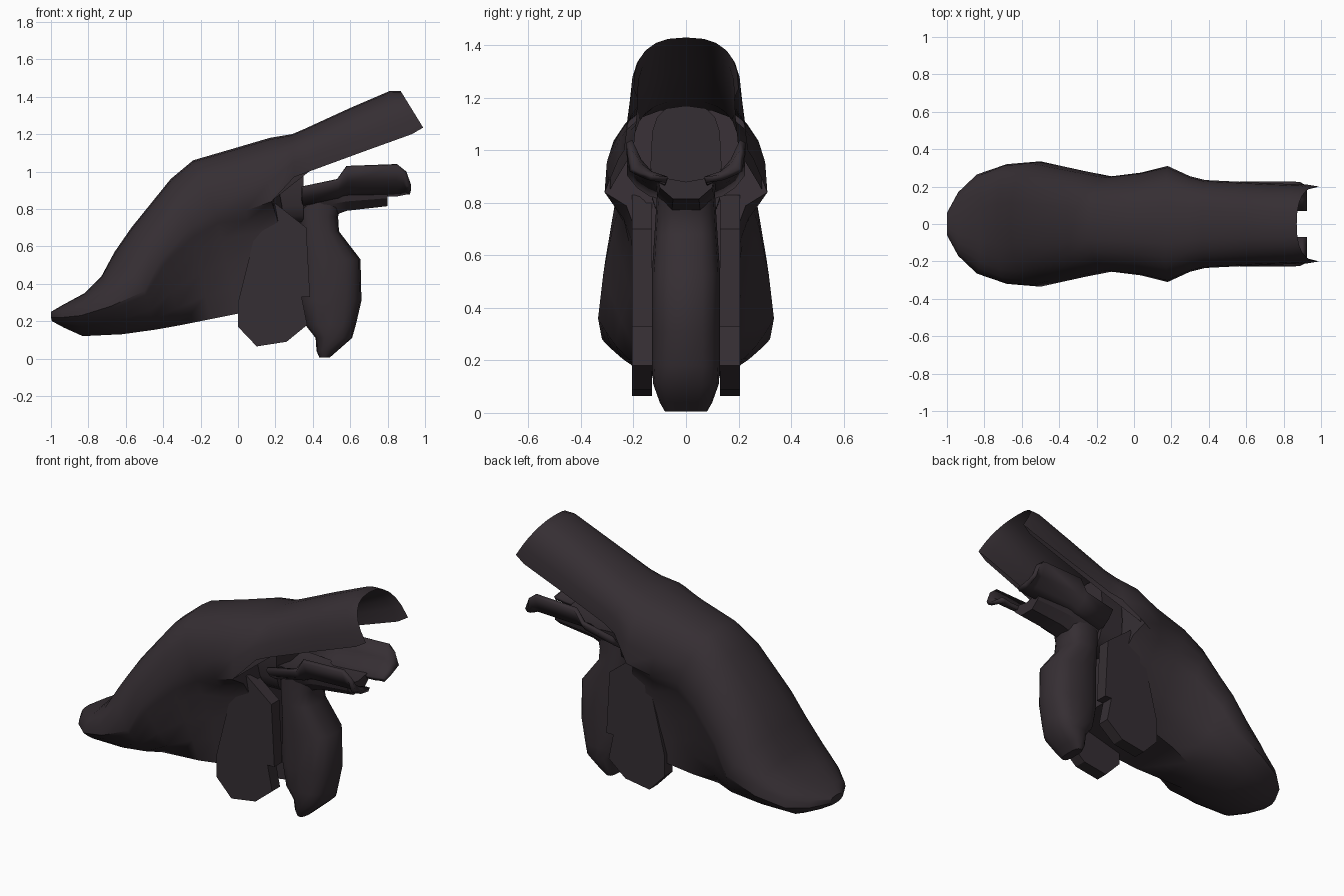
import bpy, bmesh, math

if "Cube" in bpy.data.objects:
    bpy.data.objects.remove(bpy.data.objects["Cube"])

mat = bpy.data.materials.new("dark_plum_grey")
mat.diffuse_color = (0.036, 0.0275, 0.033, 1)
mat.use_nodes = True
mat.node_tree.nodes["Principled BSDF"].inputs["Base Color"].default_value = mat.diffuse_color


def finish(name, bm, angle=40, thick=0, flip=False):
    bmesh.ops.recalc_face_normals(bm, faces=bm.faces)
    if flip:
        bmesh.ops.reverse_faces(bm, faces=bm.faces)
    me = bpy.data.meshes.new(name)
    bm.to_mesh(me)
    bm.free()
    ob = bpy.data.objects.new(name, me)
    bpy.context.collection.objects.link(ob)
    me.materials.append(mat)
    if thick:
        m = ob.modifiers.new("thickness", 'SOLIDIFY')
        m.thickness = thick
        m.offset = -1
    for o in bpy.context.selected_objects:
        o.select_set(False)
    ob.select_set(True)
    bpy.context.view_layer.objects.active = ob
    bpy.ops.object.shade_smooth_by_angle(angle=math.radians(angle))
    return ob


def bridge(bm, rows, closed):
    n = len(rows[0])
    for a, b in zip(rows, rows[1:]):
        for i in range(n if closed else n - 1):
            j = (i + 1) % n
            bm.faces.new((a[i], a[j], b[j], b[i]))


def loft(name, rings, closed=True, caps=True, **kw):
    bm = bmesh.new()
    rows = [[bm.verts.new(p) for p in r] for r in rings]
    bridge(bm, rows, closed)
    if caps:
        bm.faces.new(rows[0])
        bm.faces.new(rows[-1])
    return finish(name, bm, **kw)


def power(v, p):
    return math.copysign(abs(v) ** p, v)


def arch(T, M, w, n=12):
    # rounded arch from the -y edge over the top to the +y edge
    pts = []
    for i in range(n + 1):
        t = -math.pi / 2 + math.pi * i / n
        c = max(math.cos(t), 0) ** 0.8
        pts.append((M[0] + (T[0] - M[0]) * c, w * power(math.sin(t), .8),
                    M[1] + (T[1] - M[1]) * c))
    return pts


def body_ring(T, M, B, w, wb, e):
    # arch on top, flank narrowing down to the keel
    flank = []
    for f in (0.1, 0.25, 0.5, 0.75, 1):
        flank.append((M[0] + (B[0] - M[0]) * f, wb + (w - wb) * (1 - f) ** e,
                      M[1] + (B[1] - M[1]) * f))
    left = [(x, -y, z) for x, y, z in reversed(flank)]
    return arch(T, M, w) + flank + left


# main body: top, widest and bottom points, half widths, flank curvature
body = [
    ((-1.0, .25), (-1.0, .22), (-.995, .2), .06, .03, .6),
    ((-.94, .285), (-.94, .22), (-.93, .165), .17, .05, .6),
    ((-.82, .35), (-.84, .23), (-.83, .12), .265, .06, .6),
    ((-.73, .44), (-.68, .28), (-.62, .13), .32, .07, .55),
    ((-.66, .57), (-.5, .36), (-.44, .155), .335, .09, .45),
    ((-.57, .70), (-.41, .53), (-.3, .18), .315, .12, .6),
    ((-.36, .96), (-.25, .70), (-.15, .21), .28, .16, 1.2),
    ((-.24, 1.06), (-.12, .78), (0, .24), .255, .18, 2.5),
    ((0, 1.13), (.04, .79), (.15, .28), .275, .195, 6),
    ((.17, 1.18), (.18, .84), (.34, .33), .31, .195, 12),
]
# open hood reaching forward over the mouth
hood = [((.29, 1.2), (.30, .97), .255), ((.36, 1.23), (.38, 1.0), .235),
        ((.6, 1.34), (.68, 1.11), .22), ((.81, 1.43), (.93, 1.2), .21),
        ((.87, 1.43), (.99, 1.235), .2)]
bm = bmesh.new()
rows = [[bm.verts.new(p) for p in body_ring(*b)] for b in body]
bridge(bm, rows, True)
bm.faces.new(rows[0])
bridge(bm, [rows[-1][:13]] + [[bm.verts.new(p) for p in arch(*h)] for h in hood], False)
finish("body_and_hood", bm)

# lining inside the hood, narrowing toward the throat
lining = [((.22, 1.16), (.19, .85), .29), ((.36, 1.19), (.38, 1.0), .2),
          ((.6, 1.3), (.68, 1.11), .19), ((.82, 1.41), (.93, 1.2), .185),
          ((.87, 1.43), (.99, 1.235), .2)]
bm = bmesh.new()
bridge(bm, [[bm.verts.new(p) for p in arch(*h)] for h in lining], False)
bm.normal_update()
top = max(bm.faces, key=lambda f: f.calc_center_median().z)
bmesh.ops.recalc_face_normals(bm, faces=bm.faces)
finish("hood_lining", bm, flip=top.normal.z > 0)

# wall closing the body behind the mouth
bm = bmesh.new()
bm.faces.new([bm.verts.new(p) for p in body_ring(*body[-1])])
finish("mouth_wall", bm)


def oval(x0, x1, w, p, n=16):
    # rounded rectangle outline as (x, y) pairs
    out = []
    for i in range(n):
        a = 2 * math.pi * i / n
        out.append(((x0 + x1) / 2 + (x1 - x0) / 2 * power(math.cos(a), p),
                    w * power(math.sin(a), p)))
    return out


# throat block in front of the wall
loft("throat", [[(x, y, z) for z, y in oval(.72, t, .135, .6)]
                for x, t in ((.2, 1.13), (.35, 1.17))])

# side fins
fin = [(0, .17), (.1, .065), (.26, .09), (.37, .18), (.34, .33), (.385, .33),
       (.365, .7), (.2, .83), (.1, .7), (0, .3)]
for s, side in ((-1, "front"), (1, "back")):
    loft("fin_" + side, [[(x, s * y, z) for x, z in fin] for y in (.13, .205)], angle=30)

# central rounded lobe: height, x range, half width
lobe = [(.005, .435, .49, .08), (.04, .42, .53, .1), (.11, .415, .61, .125),
        (.18, .36, .63, .13), (.31, .33, .66, .13), (.53, .33, .655, .13),
        (.68, .33, .54, .12), (.76, .32, .535, .115), (.84, .30, .56, .11)]
loft("lobe", [[(x, y, z) for x, y in oval(x0, x1, w, .75)] for z, x0, x1, w in lobe])

# lower tongue
tongue = [(.33, .74, .90, .12), (.5, .76, .89, .12), (.58, .79, .89, .115), (.8, .815, .9, .11)]
loft("tongue", [[(x, -w, t), (x, -w * .9, (b + t) / 2), (x, -w * .45, b), (x, w * .45, b),
                 (x, w * .9, (b + t) / 2), (x, w, t), (x, 0, t - .02)]
                for x, b, t, w in tongue], angle=30)

# curved wings on both sides of the tongue: x, bottom, top
wings = [(.34, .83, .92), (.53, .87, .96), (.58, .88, 1.03), (.85, .89, 1.04), (.9, .9, 1.0),
         (.925, .9, .93)]
curve = [(.07, 0), (.13, .2), (.17, .5), (.205, 1)]
for s, side in ((-1, "front"), (1, "back")):
    loft("wing_" + side, [[(x, s * y, b + (t - b) * f) for y, f in curve] for x, b, t in wings],
         closed=False, caps=False, thick=.025)
